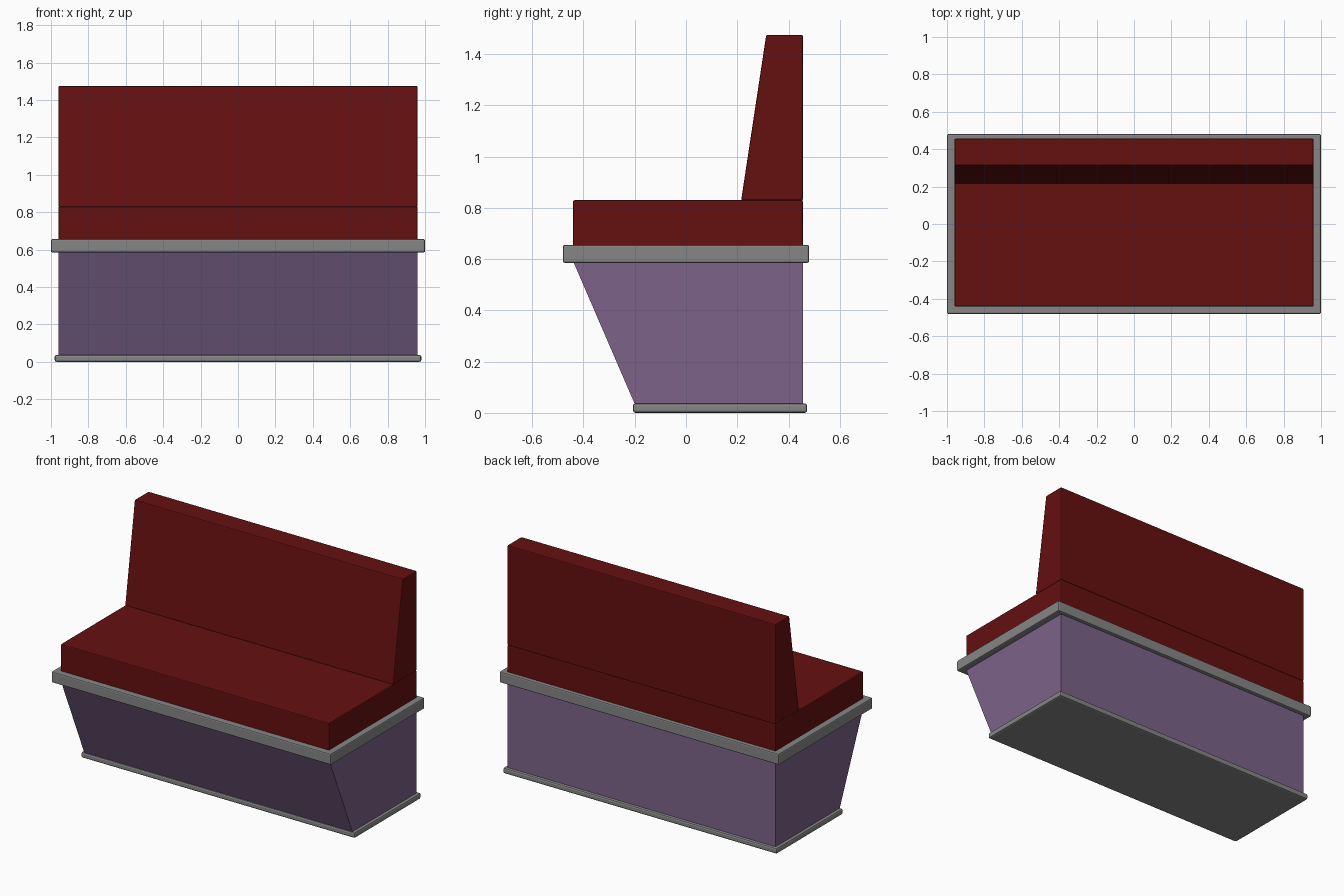
import bpy

if "Cube" in bpy.data.objects:
    bpy.data.objects.remove(bpy.data.objects["Cube"])


def make_material(name, rgb):
    mat = bpy.data.materials.new(name)
    mat.diffuse_color = (*rgb, 1.0)
    mat.use_nodes = True
    mat.node_tree.nodes["Principled BSDF"].inputs["Base Color"].default_value = mat.diffuse_color
    return mat


RED = make_material("dark red vinyl", (0.13, 0.005, 0.005))
GREY = make_material("grey trim", (0.24, 0.24, 0.24))
PURPLE = make_material("purple panel", (0.2, 0.125, 0.25))


def extrude_profile(name, profile, half_width, mat, bevel=0.0):
    """Extrude a (y, z) side profile across x, with softened edges."""
    n = len(profile)
    verts = [(x, y, z) for x in (-half_width, half_width) for y, z in profile]
    faces = [tuple(reversed(range(n))), tuple(range(n, 2 * n))]
    faces += [(i, (i + 1) % n, n + (i + 1) % n, n + i) for i in range(n)]
    mesh = bpy.data.meshes.new(name)
    mesh.from_pydata(verts, [], faces)
    mesh.materials.append(mat)
    obj = bpy.data.objects.new(name, mesh)
    bpy.context.collection.objects.link(obj)
    if bevel:
        mod = obj.modifiers.new("soft edges", "BEVEL")
        mod.width = bevel
        mod.segments = 2
        mod.limit_method = "ANGLE"
    return obj


def box_profile(y0, y1, z0, z1):
    return [(y0, z0), (y1, z0), (y1, z1), (y0, z1)]


# Floor plinth and slanted bench body
extrude_profile("plinth", box_profile(-0.207, 0.473, 0.0, 0.037), 0.98, GREY, 0.01)
extrude_profile("bench_body",
                [(-0.198, 0.03), (0.456, 0.03), (0.456, 0.60), (-0.444, 0.60)],
                0.96, PURPLE)

# Overhanging trim under the cushions
extrude_profile("seat_trim", box_profile(-0.48, 0.48, 0.585, 0.656), 1.0, GREY, 0.007)

# Seat cushion and tapered backrest
extrude_profile("seat_cushion", box_profile(-0.441, 0.456, 0.645, 0.83), 0.96, RED, 0.006)
extrude_profile("backrest",
                [(0.215, 0.828), (0.456, 0.828), (0.456, 1.475), (0.313, 1.475)],
                0.96, RED, 0.006)
